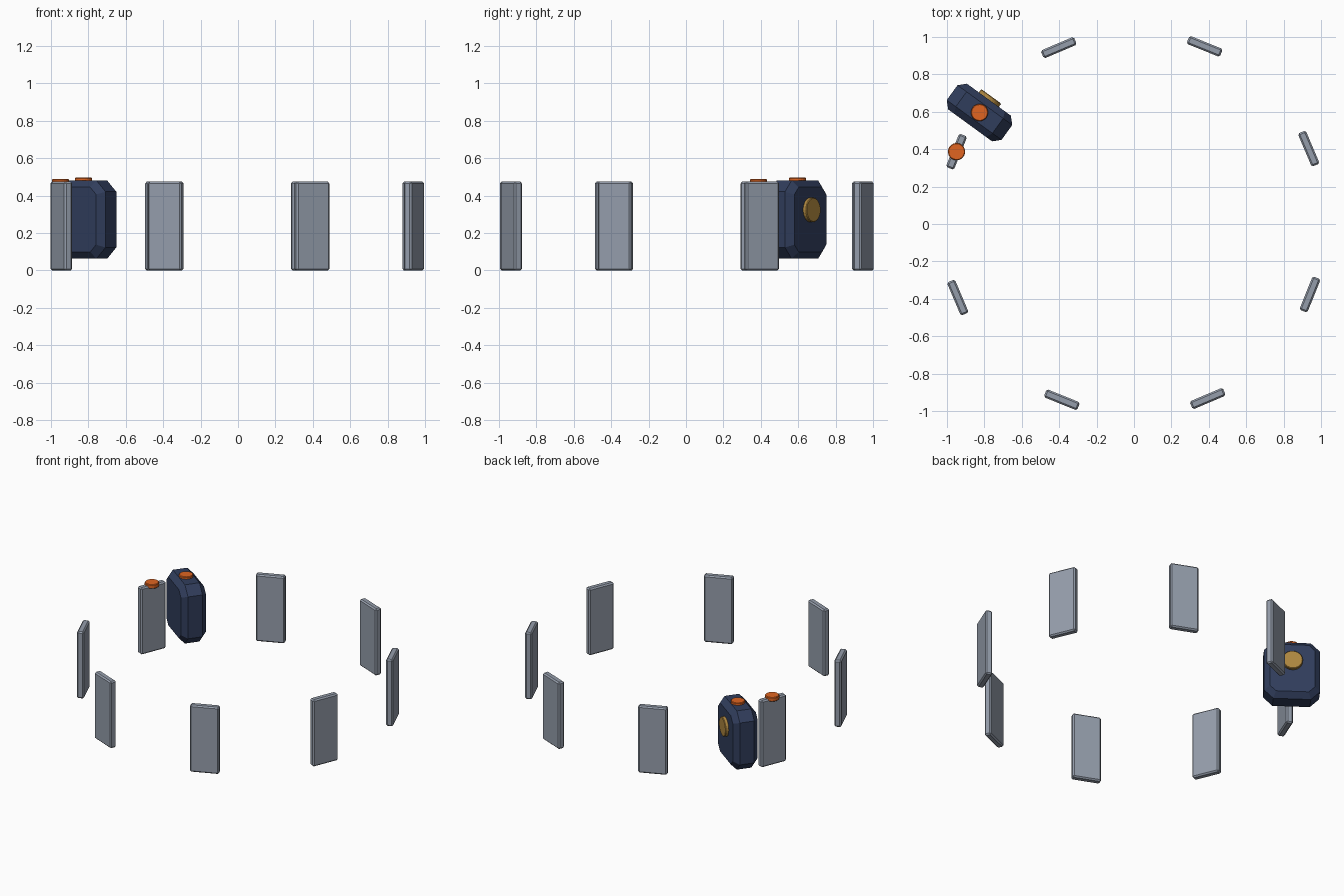
import bpy, bmesh, math
from mathutils import Matrix, Vector

if "Cube" in bpy.data.objects:
    bpy.data.objects.remove(bpy.data.objects["Cube"])


def material(name, rgb):
    m = bpy.data.materials.new(name)
    m.diffuse_color = (*rgb, 1)
    m.use_nodes = True
    m.node_tree.nodes["Principled BSDF"].inputs["Base Color"].default_value = m.diffuse_color
    return m


STEEL = material("steel", (0.30, 0.34, 0.41))
NAVY = material("navy", (0.03, 0.047, 0.107))
ORANGE = material("orange", (0.75, 0.13, 0.015))
BRASS = material("brass", (0.42, 0.24, 0.05))


def finish(name, bm, mat, matrix):
    bmesh.ops.recalc_face_normals(bm, faces=bm.faces[:])
    me = bpy.data.meshes.new(name)
    bm.to_mesh(me)
    bm.free()
    me.materials.append(mat)
    ob = bpy.data.objects.new(name, me)
    ob.matrix_world = matrix
    bpy.context.collection.objects.link(ob)
    return ob


def place(loc, angle):
    return Matrix.Translation(loc) @ Matrix.Rotation(angle, 4, 'Z')


def disc(name, radius, depth, mat, matrix):
    bm = bmesh.new()
    bmesh.ops.create_cone(bm, cap_ends=True, segments=24, radius1=radius,
                          radius2=radius, depth=depth)
    rim = [e for e in bm.edges if abs(e.verts[0].co.z - e.verts[1].co.z) < 1e-5]
    bmesh.ops.bevel(bm, geom=rim, offset=0.004, segments=1, affect='EDGES')
    return finish(name, bm, mat, matrix)


# Ring of eight upright panels, thin side along the radius
CENTRE, RING, H = Vector((-0.004, 0.005, 0)), 1.019, 0.475
for i in range(8):
    a = math.radians(23 + 45 * i)
    bm = bmesh.new()
    bmesh.ops.create_cube(bm, size=1)
    bmesh.ops.scale(bm, vec=(0.046, 0.192, H), verts=bm.verts[:])
    bmesh.ops.bevel(bm, geom=bm.edges[:], offset=0.009, segments=1, affect='EDGES')
    pos = CENTRE + Vector((RING * math.cos(a), RING * math.sin(a), H / 2))
    finish(f"ring_panel_{i + 1}", bm, STEEL, place(pos, a))
    # Orange button on top of one panel
    if i == 3:
        disc("panel_button", 0.046, 0.03, ORANGE, place((pos.x, pos.y, 0.474), a))

# Pack body: cut-corner profile, extruded through its thickness and chamfered
W, HH, T, C = 0.181, 0.209, 0.085, 0.06
body = place((-0.826, 0.596, 0.272), math.radians(-36))
profile = [(W - C, HH), (W, HH - C), (W, C - HH), (W - C, -HH),
           (C - W, -HH), (-W, C - HH), (-W, HH - C), (C - W, HH)]
bm = bmesh.new()
face = bm.faces.new([bm.verts.new((x, -T, z)) for x, z in profile])
ext = bmesh.ops.extrude_face_region(bm, geom=[face])["geom"]
bmesh.ops.translate(bm, vec=(0, 2 * T, 0),
                    verts=[g for g in ext if isinstance(g, bmesh.types.BMVert)])
if not face.is_valid or len(bm.faces) < 10:
    bmesh.ops.holes_fill(bm, edges=bm.edges[:])
bmesh.ops.recalc_face_normals(bm, faces=bm.faces[:])
rims = [e for e in bm.edges if abs(e.verts[0].co.y - e.verts[1].co.y) < 1e-5]
bmesh.ops.bevel(bm, geom=rims, offset=0.036, segments=1, affect='EDGES')
finish("pack_body", bm, NAVY, body)

# Button on the pack top and round badge on its outer face
disc("pack_button", 0.046, 0.03, ORANGE, body @ Matrix.Translation((0, 0, 0.21)))
disc("pack_badge", 0.066, 0.034, BRASS,
     body @ Matrix.Translation((0, 0.09, 0.052)) @ Matrix.Rotation(math.pi / 2, 4, 'X'))
